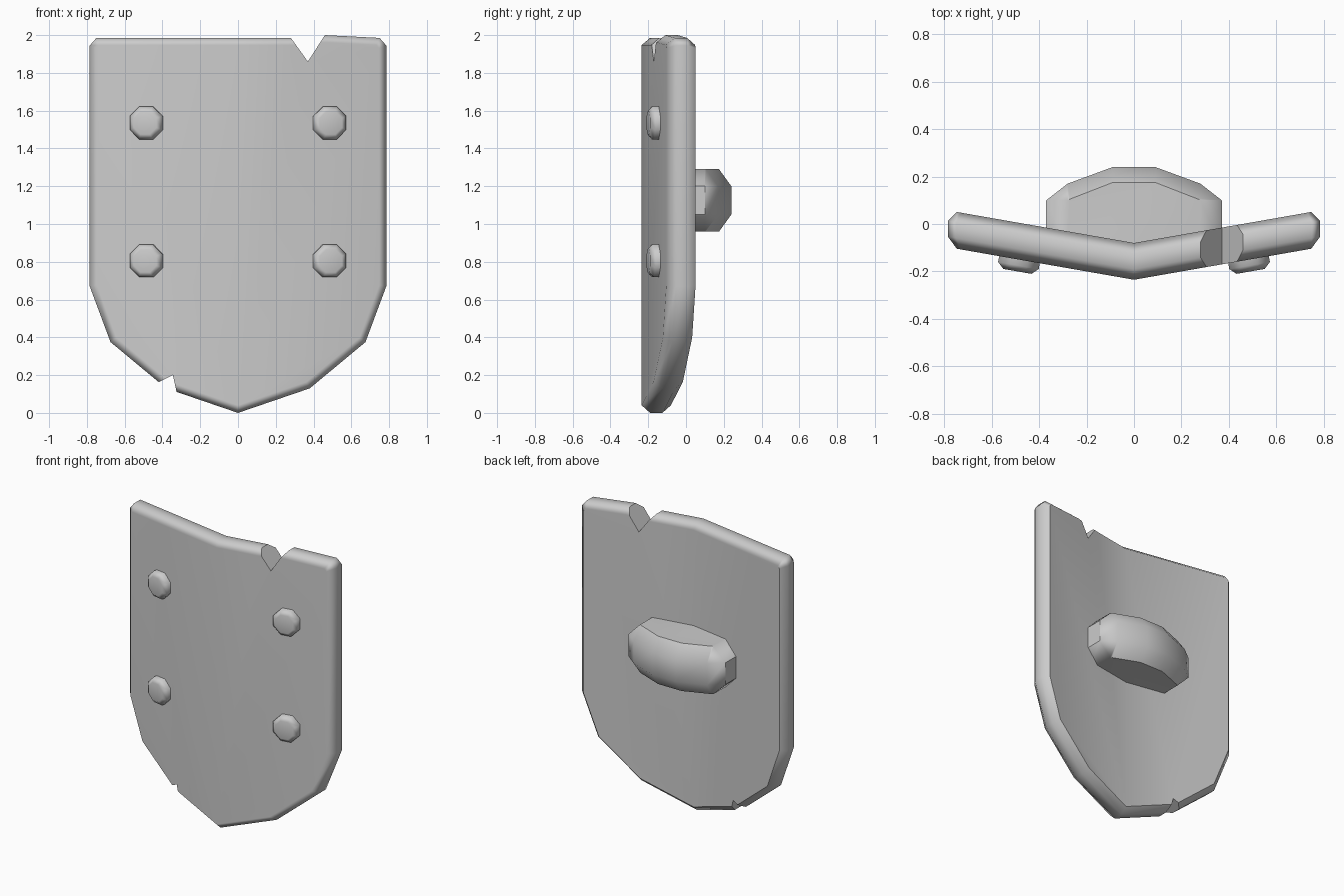
import bpy, bmesh, math
from mathutils import Vector, Matrix

cube = bpy.data.objects.get("Cube")
if cube:
    bpy.data.objects.remove(cube)

steel = bpy.data.materials.new("grey steel")
steel.use_nodes = True
GREY = (0.6, 0.6, 0.6, 1)
steel.diffuse_color = GREY
steel.node_tree.nodes["Principled BSDF"].inputs["Base Color"].default_value = GREY

SLOPE, RIDGE, THICK, BEVEL = 0.175, -0.235, 0.155, 0.038


def front_y(x):
    return RIDGE + SLOPE * abs(x)


def finish(name, bm, angle=50):
    bmesh.ops.recalc_face_normals(bm, faces=bm.faces)
    mesh = bpy.data.meshes.new(name)
    bm.to_mesh(mesh)
    bm.free()
    mesh.materials.append(steel)
    obj = bpy.data.objects.new(name, mesh)
    bpy.context.collection.objects.link(obj)
    if angle:
        smooth(obj, angle)
    return obj


def activate(obj):
    bpy.ops.object.select_all(action='DESELECT')
    obj.select_set(True)
    bpy.context.view_layer.objects.active = obj


def smooth(obj, angle):
    activate(obj)
    bpy.ops.object.shade_smooth_by_angle(angle=math.radians(angle))
    obj.modifiers.new("Weighted", 'WEIGHTED_NORMAL').keep_sharp = True


def inset(points, dist):
    """Mitred inward offset of a counter-clockwise outline."""
    result = []
    for i, p in enumerate(points):
        d1 = (p - points[i - 1]).normalized()
        d2 = (points[(i + 1) % len(points)] - p).normalized()
        n1, n2 = Vector((-d1.y, d1.x)), Vector((-d2.y, d2.x))
        q = p + (n1 + n2) * dist / (1 + n1.dot(n2))
        result.append(Vector((0 if p.x == 0 else q.x, q.y)))
    return result


def bridge(bm, loops):
    n = len(loops[0])
    for a, b in zip(loops, loops[1:]):
        for i in range(n):
            j = (i + 1) % n
            bm.faces.new((a[i], a[j], b[j], b[i]))


# Shield plate: outline counter-clockwise from the bottom tip
side = [(0.38, 0.13), (0.675, 0.375), (0.785, 0.67), (0.785, 1.945), (0.75, 1.985)]
right = [Vector(p) for p in side]
left = [Vector((-x, z)) for x, z in reversed(side)]
chips = [Vector((0.46, 2.0)), Vector((0.28, 1.985))]
outline = [Vector((0, 0))] + right + chips + [Vector((0, 1.985))] + left
inner = inset(outline, BEVEL)

bm = bmesh.new()
loops = []
for pts, depth in ((inner, 0), (outline, 0.045), (outline, THICK - 0.045), (inner, THICK)):
    loops.append([bm.verts.new((p.x, front_y(p.x) + depth, p.y)) for p in pts])
bridge(bm, loops)
top = outline.index(Vector((0, 1.985)))
for loop in (loops[0], loops[-1]):       # two flat halves meet at the ridge
    bm.faces.new(loop[:top + 1])
    bm.faces.new(loop[top:] + loop[:1])
plate = finish("shield_plate", bm, None)


# Battle damage cut from the rim
def cut_notch(name, profile):
    bm = bmesh.new()
    ends = [[bm.verts.new((x, y, z)) for x, z in profile] for y in (-0.6, 0.6)]
    bridge(bm, ends)
    for end in ends:
        bm.faces.new(end)
    cutter = finish(name, bm, None)
    cutter.hide_render = True
    mod = plate.modifiers.new(name, 'BOOLEAN')
    mod.operation, mod.solver, mod.object = 'DIFFERENCE', 'EXACT', cutter
    activate(plate)
    bpy.ops.object.modifier_apply(modifier=name)
    bpy.data.objects.remove(cutter)


cut_notch("top_notch", [(0.28, 1.985), (0.37, 1.86), (0.46, 2.0), (0.46, 2.2), (0.28, 2.2)])
cut_notch("bottom_notch", [(-0.42, 0.163), (-0.345, 0.2), (-0.325, 0.111), (-0.38, -0.1), (-0.6, 0.1)])
smooth(plate, 50)

# Rivets: chamfered octagons tilted with each half of the plate
for sx in (-1, 1):
    for level, z in (("upper", 1.535), ("lower", 0.805)):
        bm = bmesh.new()
        rings = []
        for radius, depth in ((0.094, 0.03), (0.094, -0.025), (0.065, -0.05)):
            rings.append([bm.verts.new((radius * math.cos(a), depth, radius * math.sin(a)))
                          for a in (math.tau * (i + 0.5) / 8 for i in range(8))])
        bridge(bm, rings)
        bm.faces.new(rings[0])
        bm.faces.new(rings[-1])
        tilt = Matrix.Rotation(sx * math.atan(SLOPE), 4, 'Z')
        bm.transform(Matrix.Translation((sx * 0.483, front_y(0.483), z)) @ tilt)
        finish(f"{level}_{'left' if sx > 0 else 'right'}_rivet", bm)

# Back grip: arched block with chamfered upper and lower edges
wide = [(0.37, -0.1), (0.37, 0.1), (0.28, 0.17), (0.09, 0.24)]
narrow = [(0.28, -0.1), (0.28, 0.1), (0.27, 0.105), (0.09, 0.175)]
bm = bmesh.new()
loops = []
for half, z in ((narrow, 0.96), (wide, 1.05), (wide, 1.2), (narrow, 1.29)):
    pts = half + [(-x, y) for x, y in reversed(half)]
    loops.append([bm.verts.new((x, y, z)) for x, y in pts])
bridge(bm, loops)
bm.faces.new(loops[0])
bm.faces.new(loops[-1])
finish("back_grip", bm, 45)
